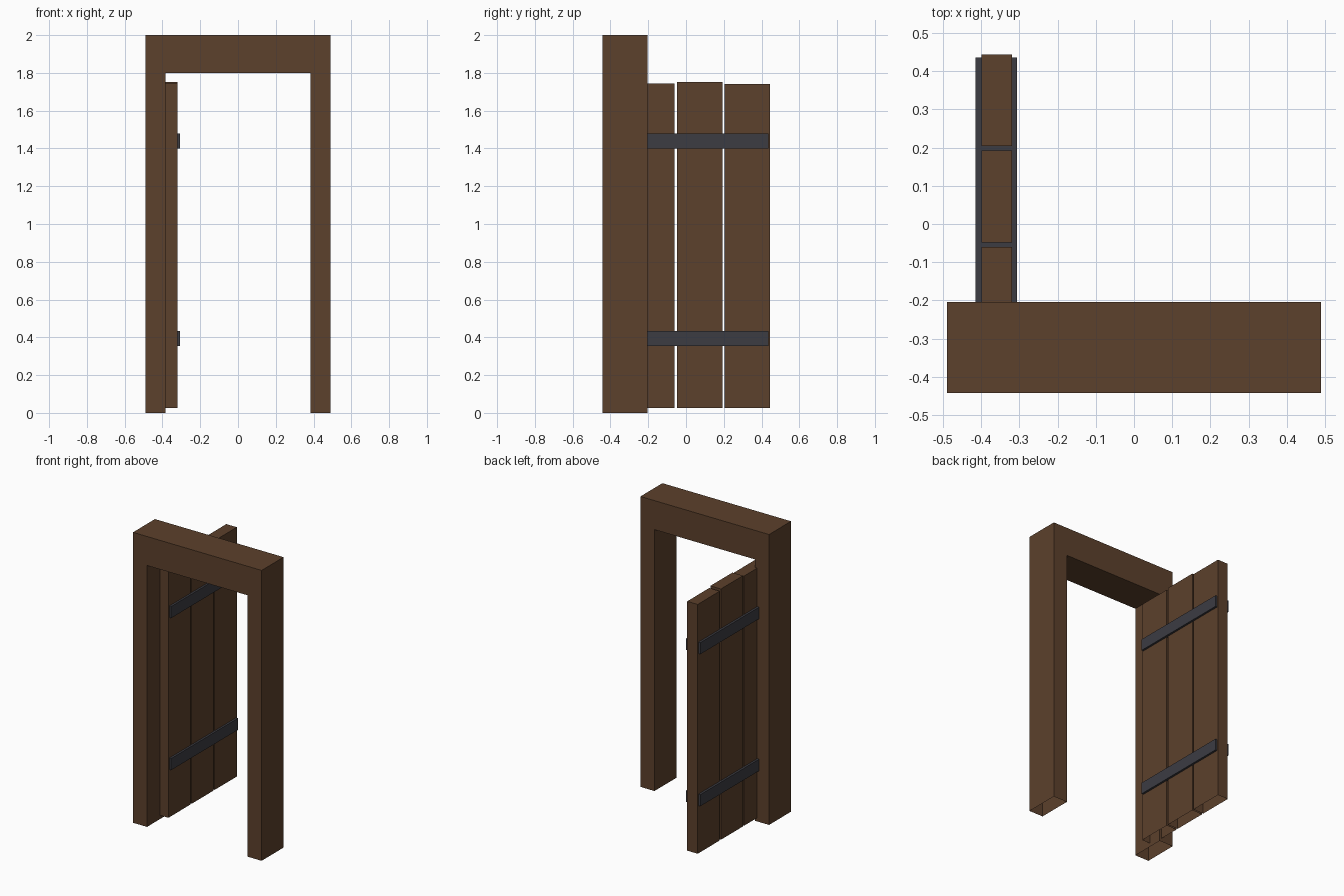
import bpy
import bmesh

default = bpy.data.objects.get("Cube")
if default:
    bpy.data.objects.remove(default, do_unlink=True)


def make_material(name, rgb):
    mat = bpy.data.materials.new(name)
    mat.use_nodes = True
    color = (*rgb, 1)
    mat.diffuse_color = color
    mat.node_tree.nodes["Principled BSDF"].inputs["Base Color"].default_value = color
    return mat


wood = make_material("brown wood", (0.107, 0.052, 0.025))
iron = make_material("dark iron", (0.045, 0.045, 0.055))


def extrude_profile(name, outline, y0, y1, mat, open_bottom=False):
    """Extrude an x-z outline from y0 to y1, optionally leaving floor faces off."""
    bm = bmesh.new()
    face = bm.faces.new([bm.verts.new((x, y0, z)) for x, z in outline])
    out = bmesh.ops.extrude_face_region(bm, geom=[face], use_keep_orig=True)
    verts = [v for v in out["geom"] if isinstance(v, bmesh.types.BMVert)]
    bmesh.ops.translate(bm, verts=verts, vec=(0, y1 - y0, 0))
    bmesh.ops.recalc_face_normals(bm, faces=bm.faces)
    if open_bottom:
        low = min(z for x, z in outline) + 0.001
        floor = [f for f in bm.faces if all(v.co.z < low for v in f.verts)]
        bmesh.ops.delete(bm, geom=floor, context="FACES")
    mesh = bpy.data.meshes.new(name)
    bm.to_mesh(mesh)
    bm.free()
    mesh.materials.append(mat)
    obj = bpy.data.objects.new(name, mesh)
    bpy.context.collection.objects.link(obj)
    return obj


def rect(x0, x1, z0, z1):
    return [(x0, z0), (x1, z0), (x1, z1), (x0, z1)]


# Door frame: two jambs and a lintel in one arch
outer, inner, head = 0.49, 0.383, 1.8
half = [(outer, 2), (outer, 0), (inner, 0), (inner, head)]
arch = half + [(-x, z) for x, z in reversed(half)]
extrude_profile("door_frame", arch, -0.443, -0.204, wood, open_bottom=True)

# Open door: three upright planks of slightly uneven height
planks = [("hinge", -0.3, 1.745), ("middle", -0.048, 1.752), ("outer", 0.204, 1.742)]
for label, y, top in planks:
    extrude_profile(label + "_plank", rect(-0.4, -0.32, 0.025, top),
                    y, y + 0.24, wood, open_bottom=True)

# Iron straps running through the planks
for label, z in (("lower", 0.353), ("upper", 1.4)):
    extrude_profile(label + "_strap", rect(-0.415, -0.306, z, z + 0.08),
                    -0.29, 0.436, iron)
